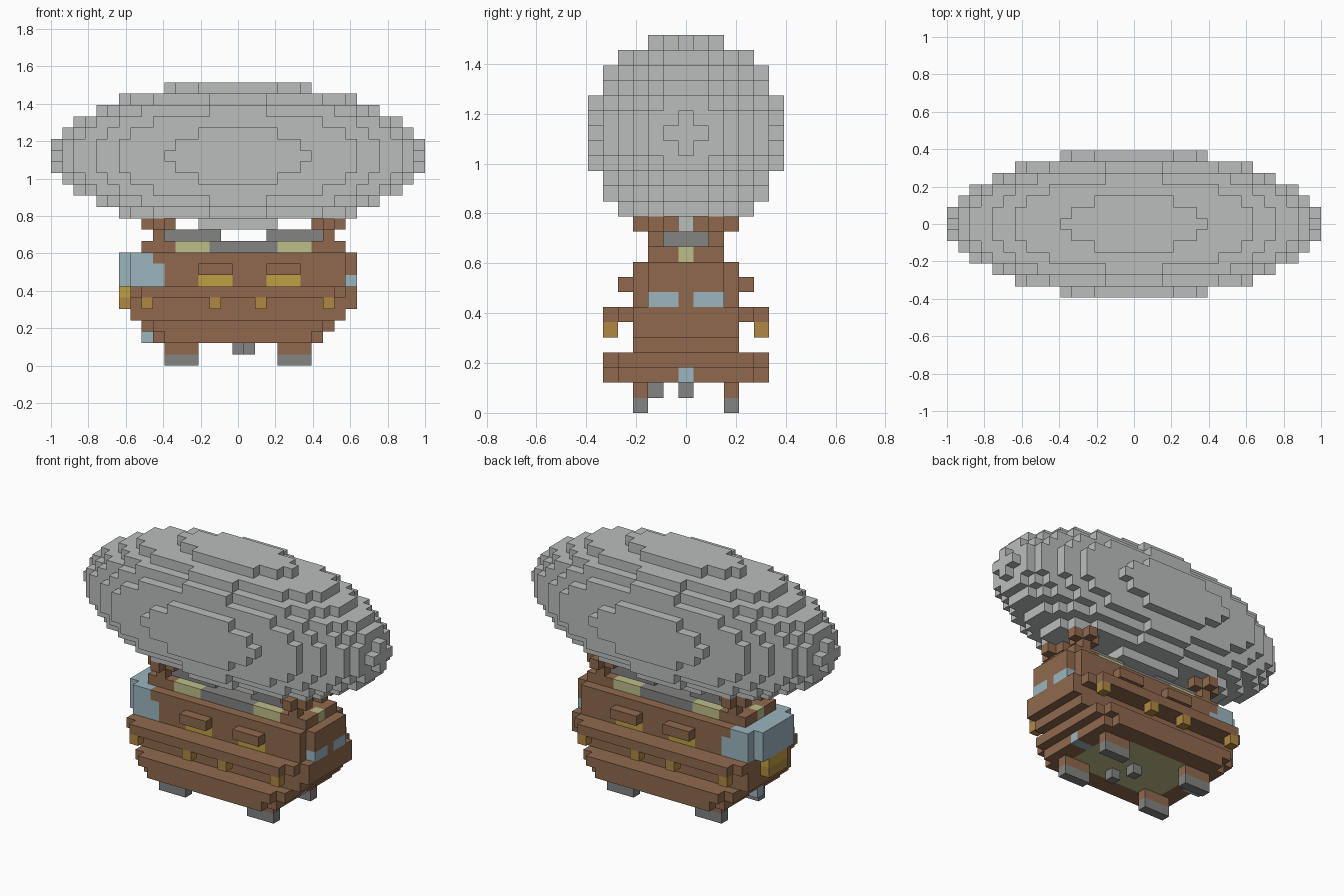
import bpy
import bmesh

if "Cube" in bpy.data.objects:
    bpy.data.objects.remove(bpy.data.objects["Cube"], do_unlink=True)

U = 2 / 33  # edge of one block


def linear(c):
    c /= 255
    return c / 12.92 if c <= 0.04045 else ((c + 0.055) / 1.055) ** 2.4


def material(name, r, g, b):
    colour = (linear(r), linear(g), linear(b), 1)
    m = bpy.data.materials.new(name)
    m.use_nodes = True
    m.diffuse_color = colour
    m.node_tree.nodes["Principled BSDF"].inputs["Base Color"].default_value = colour
    return m


fabric = material("balloon_fabric", 187, 190, 190)
wood = material("brown_wood", 144, 105, 78)
metal = material("grey_metal", 131, 131, 130)
glass = material("pale_blue_glass", 155, 181, 190)
amber = material("amber", 176, 137, 67)
yellow = material("yellow", 190, 160, 68)
olive = material("pale_olive", 190, 190, 138)

cells = {}   # block position -> part name
paint = {}   # part name -> material


def fill(name, mat, x, y, z):
    """Fill an inclusive range of blocks; later parts replace earlier ones."""
    paint[name] = mat
    for i in range(x[0], x[1] + 1):
        for j in range(y[0], y[1] + 1):
            for k in range(z[0], z[1] + 1):
                cells[i, j, k] = name


def both(name, mat, x, y, z):
    """Fill on the front and on the back."""
    fill(name, mat, x, y, z)
    fill(name, mat, x, (-y[1], -y[0]), z)


# Balloon: stepped ellipsoid, its lowest layer trimmed short
paint["balloon"] = fabric
for i in range(-16, 17):
    for j in range(-6, 7):
        for k in range(-6, 7):
            if (i / 16.35) ** 2 + (j * j + k * k) / 6.5 ** 2 <= 1:
                if k > -6 or abs(i) <= 3:
                    cells[i, j, k + 18] = "balloon"

# Lower hull with stepped corners
fill("lower_hull", wood, (-7, 7), (-4, 4), (2, 2))
fill("lower_hull", wood, (-6, 6), (-5, 5), (2, 2))
fill("lower_hull", wood, (-8, 8), (-4, 4), (3, 3))
fill("lower_hull", wood, (-7, 7), (-5, 5), (3, 3))
fill("hull_wall", wood, (-9, 9), (-3, 3), (4, 4))
fill("hull_wall", wood, (-9, 10), (-3, 3), (5, 5))

# Wide deck plank, narrowing toward both ends
for half_length, half_width in ((8, 5), (9, 4)):
    fill("deck", wood, (-half_length, half_length), (-half_width, half_width), (6, 6))
fill("deck", wood, (-9, 10), (-3, 3), (6, 6))

# Cabin
fill("cabin", wood, (-6, 9), (-3, 3), (7, 9))
fill("cabin", wood, (10, 10), (-2, 2), (7, 9))
fill("cabin", wood, (-7, -7), (-3, 3), (9, 9))

# Glazed nose
fill("glass_nose", glass, (-9, -7), (-3, 3), (7, 8))
fill("glass_nose", glass, (-9, -8), (-3, 3), (9, 9))
fill("glass_nose", glass, (-10, -10), (-2, 2), (7, 9))

# Windows and awnings
both("end_window", glass, (10, 10), (1, 2), (7, 7))
for start in (-3, 3):
    both("side_window", yellow, (start, start + 2), (3, 3), (7, 7))
    both("awning", wood, (start, start + 2), (4, 4), (8, 8))

# Lamps under the deck edge and on the nose
for i in (-8, -2, 2, 8):
    both("lamp", amber, (i, i), (5, 5), (5, 5))
fill("nose_lamp", amber, (-10, -10), (-1, 1), (5, 5))
fill("nose_lamp_top", yellow, (-10, -10), (-1, 1), (6, 6))

# Upper machinery between the posts
fill("upper_frame", metal, (-5, 6), (-2, 2), (10, 10))
for start in (-5, 4):
    fill("upper_window", olive, (start, start + 2), (-2, 2), (10, 10))
for start in (-6, 3):
    fill("upper_pipe", metal, (start, start + 4), (-1, 1), (11, 11))

# Posts with cross-shaped heads that carry the balloon
for centre in (-7, 8):
    fill("post_base", wood, (centre - 1, centre + 1), (-2, 2), (10, 10))
    both("post", wood, (centre, centre), (2, 2), (11, 11))
    both("post_head", wood, (centre - 1, centre + 1), (2, 2), (12, 12))
    both("post_head", wood, (centre, centre), (1, 3), (12, 12))
fill("upper_end_window", olive, (9, 9), (0, 0), (10, 10))
fill("upper_end_window", olive, (-8, -8), (0, 0), (10, 10))

# Underside: floor panel, end lights, feet and small fittings
fill("floor_panel", olive, (-5, 5), (-3, 3), (2, 2))
fill("end_light", glass, (-8, -7), (0, 0), (2, 2))
fill("end_light", glass, (6, 7), (0, 0), (2, 2))
for start in (-6, 4):
    both("leg", wood, (start, start + 2), (3, 3), (1, 1))
    both("foot", metal, (start, start + 2), (3, 3), (0, 0))
fill("fitting", metal, (0, 0), (0, 0), (1, 1))
fill("fitting", metal, (1, 1), (-2, -2), (1, 1))


def build(name, mat):
    """Make one object from the exposed block sides of a part."""
    bm = bmesh.new()
    corners = {}

    def vert(p):
        if p not in corners:
            corners[p] = bm.verts.new(((p[0] - 0.5) * U, (p[1] - 0.5) * U, p[2] * U))
        return corners[p]

    for cell, part in cells.items():
        if part != name:
            continue
        for axis in range(3):
            a, b = (axis + 1) % 3, (axis + 2) % 3
            for side in (0, 1):
                near = list(cell)
                near[axis] += 2 * side - 1
                if tuple(near) in cells:
                    continue
                ring = []
                for da, db in ((0, 0), (1, 0), (1, 1), (0, 1)):
                    p = list(cell)
                    p[axis] += side
                    p[a] += da
                    p[b] += db
                    ring.append(vert(tuple(p)))
                bm.faces.new(ring if side else ring[::-1])
    mesh = bpy.data.meshes.new(name)
    bm.to_mesh(mesh)
    bm.free()
    mesh.materials.append(mat)
    bpy.context.scene.collection.objects.link(bpy.data.objects.new(name, mesh))


for part_name, part_material in paint.items():
    build(part_name, part_material)
